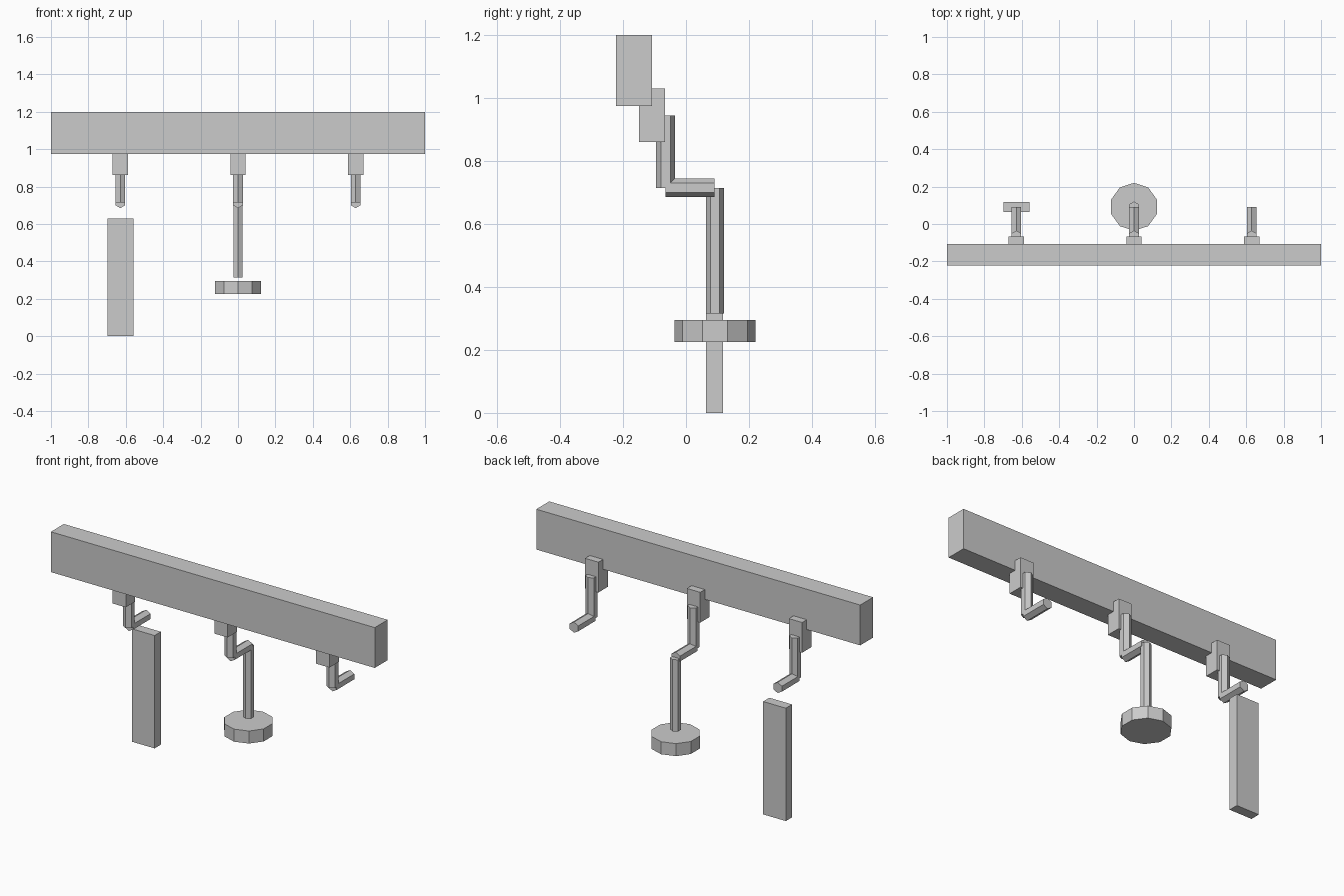
import bpy, bmesh, math
from mathutils import Matrix

if "Cube" in bpy.data.objects:
    bpy.data.objects.remove(bpy.data.objects["Cube"])


def finish(name, bm):
    bmesh.ops.recalc_face_normals(bm, faces=bm.faces)
    mesh = bpy.data.meshes.new(name)
    bm.to_mesh(mesh)
    bm.free()
    obj = bpy.data.objects.new(name, mesh)
    bpy.context.collection.objects.link(obj)
    return obj


def box(name, lo, hi):
    size = [b - a for a, b in zip(lo, hi)]
    mid = [(a + b) / 2 for a, b in zip(lo, hi)]
    bm = bmesh.new()
    bmesh.ops.create_cube(bm, size=1, matrix=Matrix.Translation(mid) @ Matrix.Diagonal((*size, 1)))
    return finish(name, bm)


def prism(name, sides, radius, length, centre, axis='Z'):
    # create_cone puts its first vertex on +y, so a corner faces front and back
    turn = Matrix.Rotation(math.radians(90), 4, 'X') if axis == 'Y' else Matrix()
    bm = bmesh.new()
    bmesh.ops.create_cone(bm, cap_ends=True, segments=sides, radius1=radius, radius2=radius,
                          depth=length, matrix=Matrix.Translation(centre) @ turn)
    # make sure a corner lies on the local y direction
    if not any(abs(v.co.x - centre[0]) < 1e-4 for v in bm.verts):
        spin = Matrix.Rotation(math.radians(90), 4, axis)
        bmesh.ops.rotate(bm, verts=bm.verts, cent=centre, matrix=spin)
    return finish(name, bm)


# Wall rail
box("rail", (-1, -0.222, 0.975), (1, -0.108, 1.2))

# Three hooks: mounting block, upright rod and forward peg
for side, x in (("left", -0.629), ("middle", 0), ("right", 0.629)):
    box(f"{side}_hook_block", (x - 0.041, -0.15, 0.861), (x + 0.041, -0.067, 1.03))
    prism(f"{side}_hook_upright", 6, 0.03, 0.23, (x, -0.065, 0.83))
    prism(f"{side}_hook_peg", 6, 0.03, 0.155, (x, 0.0125, 0.715), 'Y')

# Hanging tool: handle and ten-sided head
prism("tool_handle", 6, 0.028, 0.4, (0, 0.092, 0.515))
prism("tool_head", 10, 0.128, 0.07, (0, 0.092, 0.26))

# Hanging board under the left hook
box("hanging_board", (-0.699, 0.063, 0), (-0.559, 0.118, 0.63))
